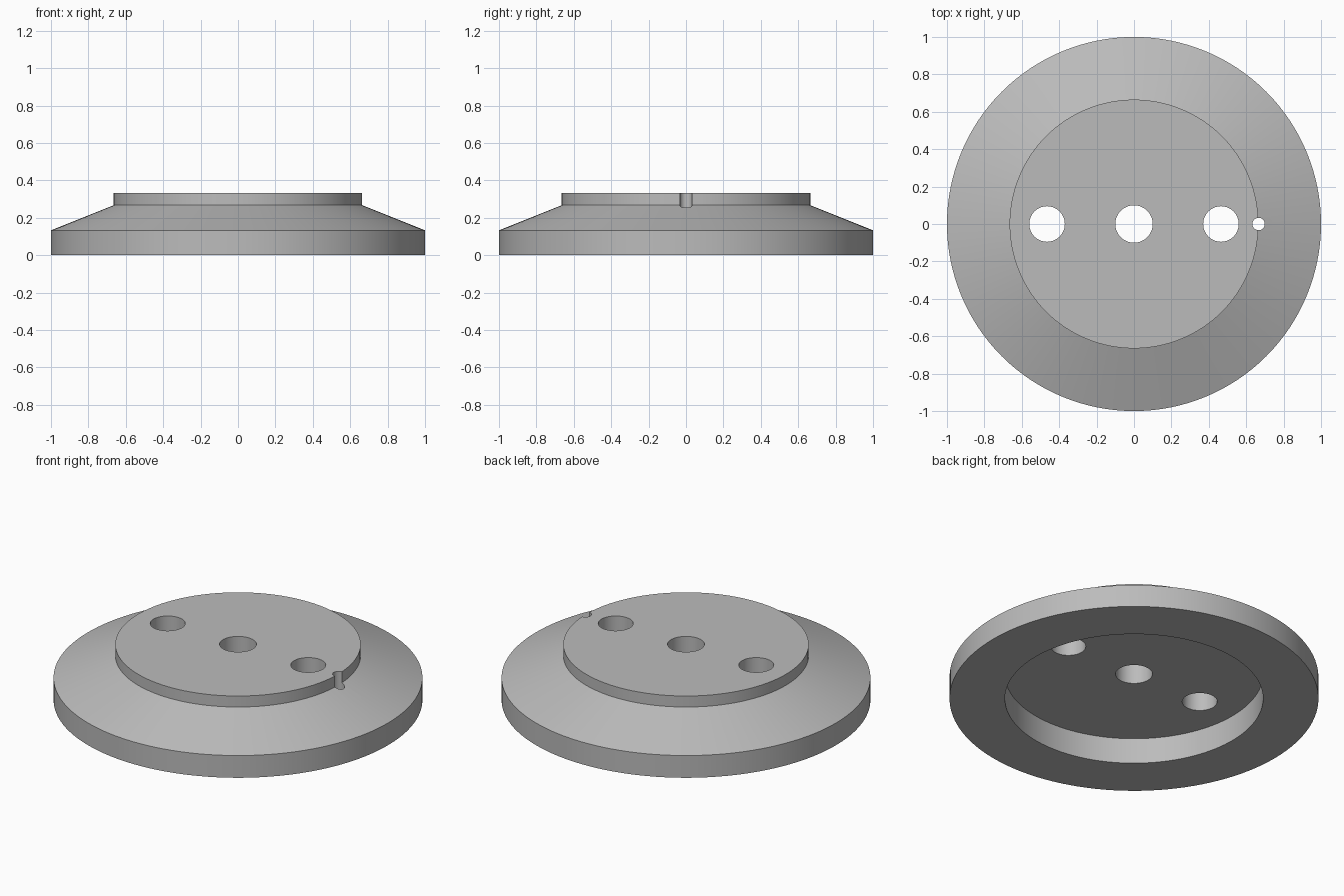
import bpy, bmesh, math

if "Cube" in bpy.data.objects:
    bpy.data.objects.remove(bpy.data.objects["Cube"])

SEGMENTS = 128

grey = bpy.data.materials.new("plain grey")
grey.diffuse_color = (0.5, 0.5, 0.5, 1)
grey.use_nodes = True
grey.node_tree.nodes["Principled BSDF"].inputs["Base Color"].default_value = grey.diffuse_color


def lathe(name, profile, segments=SEGMENTS):
    """Spin a closed (radius, z) outline about z; radius 0 makes a pole."""
    bm = bmesh.new()
    rings = []
    for r, z in profile:
        if r == 0:
            rings.append([bm.verts.new((0, 0, z))])
        else:
            rings.append([bm.verts.new((r * math.cos(2 * math.pi * i / segments),
                                        r * math.sin(2 * math.pi * i / segments), z))
                          for i in range(segments)])
    for a, b in zip(rings, rings[1:]):
        if len(a) == 1:
            bm.faces.new(b)
        elif len(b) == 1:
            bm.faces.new(a)
        else:
            for i in range(segments):
                j = (i + 1) % segments
                bm.faces.new((a[i], a[j], b[j], b[i]))
    # the poles only mark flat end caps
    bmesh.ops.delete(bm, geom=[v for v in bm.verts if not v.link_faces], context='VERTS')
    bmesh.ops.recalc_face_normals(bm, faces=bm.faces)
    mesh = bpy.data.meshes.new(name)
    bm.to_mesh(mesh)
    bm.free()
    mesh.materials.append(grey)
    obj = bpy.data.objects.new(name, mesh)
    bpy.context.collection.objects.link(obj)
    return obj


# Flanged disc: recess ceiling, recess wall, underside, rim, cone, raised top
disc = lathe("flanged_disc", [
    (0, 0.153), (0.70, 0.153), (0.70, 0), (1.0, 0), (1.0, 0.133),
    (0.665, 0.267), (0.665, 0.333), (0, 0.333)])

# Through holes: centre bore, two bolt holes, pin notch on the raised edge
for name, x, radius in [("centre_bore", 0, 0.10), ("bolt_hole_left", -0.465, 0.095),
                        ("bolt_hole_right", 0.465, 0.095), ("pin_notch", 0.666, 0.033)]:
    cutter = lathe(name + "_cutter", [(0, -0.1), (radius, -0.1), (radius, 0.5), (0, 0.5)], 48)
    cutter.location.x = x
    cutter.hide_render = True
    cutter.hide_set(True)
    cut = disc.modifiers.new(name, 'BOOLEAN')
    cut.operation = 'DIFFERENCE'
    cut.solver = 'EXACT'
    cut.object = cutter

# Bake the cuts, then smooth the curved walls and keep the edges crisp
bpy.context.view_layer.objects.active = disc
disc.select_set(True)
for modifier in list(disc.modifiers):
    bpy.ops.object.modifier_apply(modifier=modifier.name)
bpy.ops.object.shade_smooth_by_angle(angle=math.radians(20))
